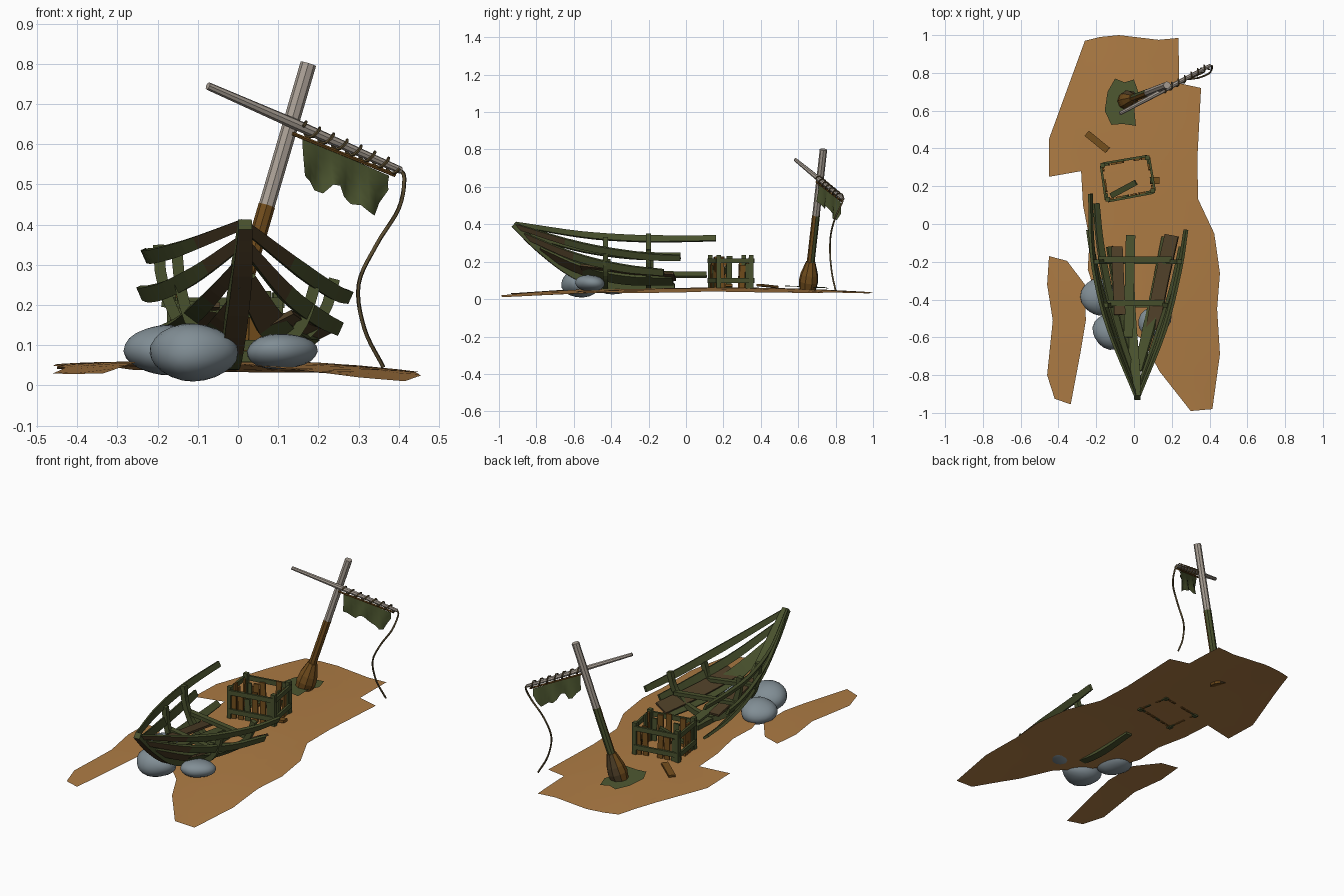
import bpy, bmesh, math, random
from mathutils import Vector, Matrix

if "Cube" in bpy.data.objects:
    bpy.data.objects.remove(bpy.data.objects["Cube"])
random.seed(4)


def mat(name, r, g, b):
    m = bpy.data.materials.new(name)
    m.diffuse_color = (r, g, b, 1)
    m.use_nodes = True
    m.node_tree.nodes["Principled BSDF"].inputs["Base Color"].default_value = m.diffuse_color
    return m


SAND = mat("sand", .42, .2, .058)
MOSS = mat("mossy_wood", .066, .082, .026)
DARK = mat("dark_wood", .075, .048, .02)
BROWN = mat("brown_wood", .17, .075, .012)
GREY = mat("bleached_wood", .40, .35, .30)
CLOTH = mat("green_cloth", .075, .095, .03)
STONE = mat("stone", .22, .27, .30)
ROPE = mat("rope", .10, .07, .028)


def finish(name, bm, mats, smooth=None, rule=None):
    bm.normal_update()
    if rule:
        for f in bm.faces:
            f.material_index = rule(f)
    me = bpy.data.meshes.new(name)
    bm.to_mesh(me)
    bm.free()
    for m in mats:
        me.materials.append(m)
    ob = bpy.data.objects.new(name, me)
    bpy.context.collection.objects.link(ob)
    if smooth:
        for o in bpy.context.selected_objects:
            o.select_set(False)
        bpy.context.view_layer.objects.active = ob
        ob.select_set(True)
        bpy.ops.object.shade_smooth_by_angle(angle=math.radians(smooth))
    return ob


def smooth_path(pts, k):
    p = [Vector(q) for q in pts]
    if k < 2 or len(p) < 3:
        return p
    p = [2 * p[0] - p[1]] + p + [2 * p[-1] - p[-2]]
    out = []
    for i in range(1, len(p) - 2):
        a, b, c, d = p[i - 1:i + 3]
        for s in range(k):
            t = s / k
            out.append(.5 * (2 * b + (c - a) * t + (2 * a - 5 * b + 4 * c - d) * t * t
                             + (3 * b - a - 3 * c + d) * t ** 3))
    return out + [p[-2]]


def rect(w, h):
    return [(-w / 2, -h / 2), (w / 2, -h / 2), (w / 2, h / 2), (-w / 2, h / 2)]


def ring(r, n=8):
    return [(r * math.cos(2 * math.pi * i / n), r * math.sin(2 * math.pi * i / n)) for i in range(n)]


def sweep(name, pts, sec, mats, up=(0, 0, 1), k=4, scale=None, smooth=None, rule=None):
    """Sweep a cross-section along a smoothed path; scale lists sizes along it."""
    path, bm, rows = smooth_path(pts, k), bmesh.new(), []
    n = len(path)
    for i, p in enumerate(path):
        t = (path[min(i + 1, n - 1)] - path[max(i - 1, 0)]).normalized()
        side = t.cross(Vector(up)).normalized()
        v = side.cross(t)
        s = 1
        if scale:
            u = i / (n - 1) * (len(scale) - 1)
            j = min(int(u), len(scale) - 2)
            s = scale[j] + (scale[j + 1] - scale[j]) * (u - j)
        rows.append([bm.verts.new(p + (side * a + v * b) * s) for a, b in sec])
    m = len(sec)
    for r0, r1 in zip(rows, rows[1:]):
        for j in range(m):
            bm.faces.new((r0[j], r0[(j + 1) % m], r1[(j + 1) % m], r1[j]))
    bm.faces.new(rows[0])
    bm.faces.new(rows[-1])
    bmesh.ops.recalc_face_normals(bm, faces=bm.faces[:])
    return finish(name, bm, mats, smooth, rule)


def ground_z(x, y):
    return .06 - .09 * x * x - .024 * y * y - .018 * x + .004 * math.sin(9 * x + 5 * y)


def sheet(name, outline, m, lift=0.0):
    bm = bmesh.new()
    bm.faces.new([bm.verts.new((x, y, 0)) for x, y in outline])
    bmesh.ops.triangulate(bm, faces=bm.faces[:])
    for axis, step in (((1, 0, 0), .1), ((0, 1, 0), .125)):
        for i in range(-8, 9):
            bmesh.ops.bisect_plane(bm, geom=bm.verts[:] + bm.edges[:] + bm.faces[:],
                                   plane_co=Vector(axis) * i * step, plane_no=axis)
    for v in bm.verts:
        v.co.z = max(0, ground_z(v.co.x, v.co.y) + lift)
    bm.normal_update()
    for f in bm.faces:
        if f.normal.z < 0:
            f.normal_flip()
    finish(name, bm, [m], 40)


# Sand
sheet("sand_main", [(-.26, .97), (-.18, .99), (-.08, 1), (.13, .975), (.235, .985), (.24, .745),
                    (.355, .72), (.335, .34), (.34, .13), (.425, -.05), (.455, -.26), (.44, -.45),
                    (.455, -.69), (.415, -.98), (.3, -.99), (.135, -.78), (.05, -.62), (-.08, -.5),
                    (-.2, -.38), (-.245, -.24), (-.235, -.08), (-.27, .1), (-.28, .28),
                    (-.45, .25), (-.45, .45)], SAND)
sheet("sand_strip", [(-.45, -.17), (-.355, -.195), (-.26, -.32), (-.255, -.51), (-.285, -.69),
                     (-.335, -.955), (-.42, -.925), (-.46, -.8), (-.43, -.51), (-.46, -.32)], SAND)
sheet("mast_mound", [(-.1, .77), (-.05, .75), (.0, .765), (.025, .69), (.0, .63), (.01, .52),
                     (-.06, .53), (-.12, .525), (-.155, .6), (-.14, .7)], CLOTH, .014)

# Boat: stem and keel, planks leaning to the right
mossy = lambda f: 1 if f.normal.z < -.35 and f.normal.y < -.4 else 0
sweep("stem_keel", [(.018, -.92, .40), (.01, -.8, .29), (-.005, -.64, .165), (-.015, -.48, .085),
                    (-.02, -.3, .06), (-.015, -.06, .065)], rect(.045, .045), [MOSS, DARK],
      scale=[.75, 1.1, 1.2, 1.1, 1, .8], rule=mossy)
planks = [
    (-1, .036, [(.01, -.91, .4), (-.13, -.56, .345), (-.2, -.29, .325), (-.225, -.08, .322), (-.23, .16, .325)]),
    (-1, .042, [(.005, -.875, .355), (-.1, -.6, .28), (-.175, -.35, .24), (-.22, -.15, .228), (-.24, -.03, .23)]),
    (-1, .042, [(0, -.81, .295), (-.07, -.6, .215), (-.135, -.35, .155), (-.18, -.1, .132), (-.2, .11, .13)]),
    (-1, .042, [(0, -.72, .22), (-.05, -.55, .15), (-.09, -.35, .1), (-.13, -.12, .085)]),
    (1, .038, [(.025, -.91, .39), (.16, -.56, .285), (.24, -.24, .232), (.275, -.03, .22)]),
    (1, .042, [(.025, -.865, .34), (.12, -.6, .23), (.2, -.35, .168), (.25, -.12, .142)]),
    (1, .075, [(.02, -.78, .26), (.08, -.55, .155), (.13, -.32, .105), (.175, -.07, .098)])]
for i, (s, h, pts) in enumerate(planks):
    lean = .45 if i in (0, 1, 4, 5) else 1.3
    sweep(f"hull_plank_{i + 1}", pts, rect(.016, h), [MOSS, DARK], up=(s * lean, 0, 1),
          scale=[.7, 1, 1, .85], rule=mossy)

# Ribs and cross beams
for i, (y, lx, lz, rx, rz, w) in enumerate([(-.2, -.198, .35, .24, .265, 1), (-.43, -.152, .33, .19, .245, .8)]):
    sweep(f"rib_{i + 1}", [(lx, y, lz), (lx + .012, y, lz - .1), (-.13 * w, y, .135), (-.015, y, .07),
                           (.13 * w, y, .1), (rx - .03, y, rz - .09), (rx, y, rz)],
          rect(.028, .026), [MOSS], up=(0, 1, 0), k=3)
    sweep(f"cross_beam_{i + 1}", [(-.19 * w, y + .012, .205), (.2 * w, y + .012, .16)], rect(.03, .02), [MOSS])

# Loose floor boards
sweep("floor_board_green", [(-.03, -.6, .18), (-.018, -.06, .11)], rect(.05, .014), [MOSS])
sweep("floor_board_brown", [(-.075, -.48, .2), (-.09, -.12, .14)], rect(.06, .012), [DARK])
sweep("floor_board_side", [(.1, -.56, .165), (.14, -.33, .14), (.2, -.06, .12)], rect(.08, .012), [DARK],
      up=(-.5, 0, 1))

# Broken crate: slatted sides, rails and a fallen board
corners = [Vector(c) for c in ((-.165, .31, 0), (.07, .35, 0), (.1, .175, 0), (-.14, .13, 0))]
for s in range(4):
    a, b = corners[s], corners[(s + 1) % 4]
    n = 6 if s % 2 == 0 else 5
    d = (b - a).normalized()
    for i in range(n):
        if (s, i) in ((0, 3), (1, 2), (3, 3)):
            continue
        p = a.lerp(b, (i + .5) / n) + Vector((0, 0, .055))
        top = p + d * random.uniform(-.008, .008) + Vector((0, 0, random.uniform(.12, .18)))
        sweep(f"crate_slat_{s}_{i}", [p, top], rect(.03, .01), [BROWN if i % 3 else MOSS], up=d.cross((0, 0, 1)),
              ).data.transform(Matrix())
    for z in (.1, .205):
        o = Vector((0, 0, z)) + d.cross((0, 0, 1)) * -.01
        sweep(f"crate_rail_{s}", [a + o, b + o], rect(.012, .026), [MOSS])
for i, c in enumerate(corners):
    sweep(f"crate_post_{i}", [c + Vector((0, 0, .05)), c + Vector((0, 0, .235))], rect(.024, .024), [MOSS], up=(0, 1, 0))
sweep("crate_fallen_board", [(-.12, .15, .08), (.01, .22, .17)], rect(.03, .012), [MOSS])
sweep("crate_chip", [(.085, .23, .07), (.135, .23, .075)], rect(.035, .014), [BROWN])
sweep("loose_board", [(-.25, .48, .065), (-.14, .39, .075)], rect(.036, .012), [BROWN])

# Mast: worn foot, brown and mossy lower half, bleached upper half
base, tip = Vector((-.045, .65, .05)), Vector((.175, .735, .8))
at = lambda t: base.lerp(tip, t)
sweep("mast_foot", [at(0), at(.06), at(.11), at(.18), at(.2)], ring(.05, 9), [BROWN, DARK], up=(0, 1, 0),
      k=1, scale=[.9, 1.05, .95, .6, .5], rule=lambda f: int(f.normal.y > .75))
sweep("mast_lower", [at(.15), at(.53)], ring(.021), [BROWN, MOSS], up=(0, 1, 0),
      rule=lambda f: int(f.normal.y > .2))
sweep("mast_upper", [at(.53), at(1)], ring(.02), [GREY], up=(0, 1, 0))

# Yard with wrapped rope
y0, y1 = Vector((-.075, .585, .745)), Vector((.405, .84, .535))
yd = lambda t: y0.lerp(y1, t)
sweep("yard", [y0, yd(.45), y1], ring(.013), [GREY], k=2, scale=[.75, 1.05, .7])
ax = (y1 - y0).normalized()
e1 = ax.cross(Vector((0, 0, 1))).normalized()
e2 = e1.cross(ax)
coil = []
for i in range(57):
    a = i / 8 * 2 * math.pi
    coil.append(yd(.48 + .5 * i / 56) + (e1 * math.cos(a) + e2 * math.sin(a)) * .0165)
sweep("wrapped_rope", coil, ring(.0042, 5), [ROPE], up=ax, k=1, smooth=60)
sweep("hanging_rope", [(.4, .838, .54), (.414, .835, .515), (.40, .80, .44), (.345, .775, .35), (.3, .77, .25),
                       (.315, .78, .14), (.362, .8, .045)], ring(.005, 6), [ROPE], up=(0, 1, 0), k=5, smooth=60)
drop = Vector((0, 0, -.026))
sweep("sail_rod", [yd(.44) + drop, yd(.97) + drop * .7], ring(.005, 6), [BROWN])

# Torn sail with a ragged hem
hem = [.095, .1, .115, .115, .085, .08, .1, .11, .105, .115, .115, .075, .035]
bm = bmesh.new()
rows = []
for i, h in enumerate(hem):
    u = i / (len(hem) - 1)
    p = yd(.49 + .45 * u) + drop
    rows.append([bm.verts.new(p + Vector((0, 0, -h * j / 4)) +
                              e1 * .014 * math.sin(u * 17 + j * .4) * j / 4) for j in range(5)])
for r0, r1 in zip(rows, rows[1:]):
    for j in range(4):
        bm.faces.new((r0[j], r0[j + 1], r1[j + 1], r1[j]))
finish("torn_sail", bm, [CLOTH], 60)

# Boulders
for i, (c, r, turn) in enumerate([((-.19, -.39, .085), (.092, .1, .062), .3),
                                  ((-.11, -.57, .08), (.112, .098, .07), -.2),
                                  ((.11, -.51, .085), (.085, .08, .046), .5)]):
    bm = bmesh.new()
    bmesh.ops.create_icosphere(bm, subdivisions=3, radius=1)
    for v in bm.verts:
        p = v.co.copy()
        k = 1 + .05 * math.sin(3 * p.x + 2 * i) + .05 * math.sin(3 * p.y + p.z * 2 + i)
        q = Vector((p.x * r[0], p.y * r[1], p.z * r[2])) * k
        v.co = Matrix.Rotation(turn, 3, 'Z') @ q + Vector(c)
    finish(f"boulder_{i + 1}", bm, [STONE], 60)
